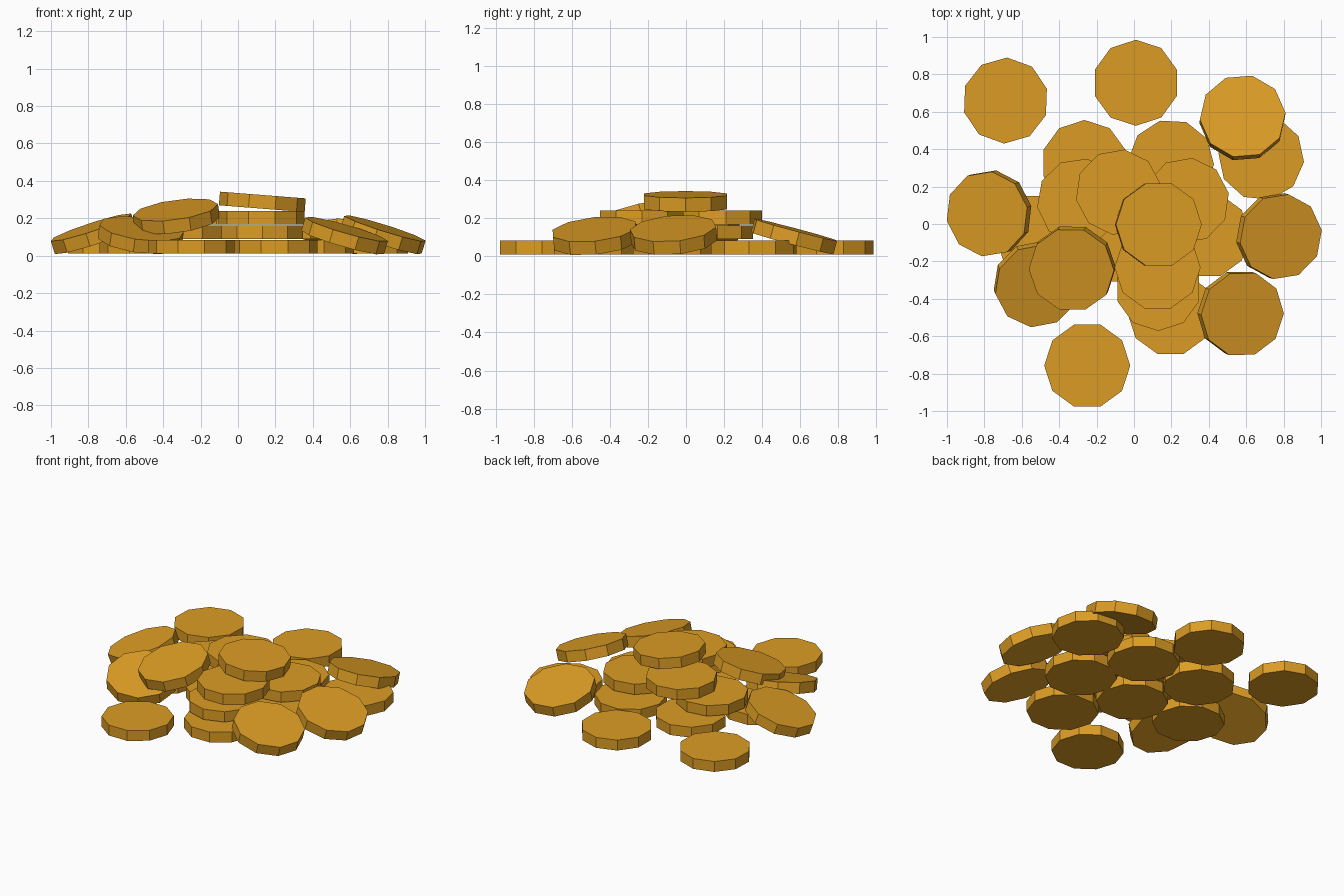
import bpy
from math import radians, sin, cos
from mathutils import Matrix, Vector

if "Cube" in bpy.data.objects:
    bpy.data.objects.remove(bpy.data.objects["Cube"])

RADIUS, THICK, SIDES = 0.23, 0.073, 10

gold = bpy.data.materials.new("gold")
gold.diffuse_color = (0.72, 0.335, 0.018, 1)
gold.use_nodes = True
gold.node_tree.nodes["Principled BSDF"].inputs["Base Color"].default_value = gold.diffuse_color


def coin(name, x, y, z, spin=0, tilt=0, high=0):
    """Ten-sided coin centred at x, y, z; 'high' is the compass angle of its raised edge."""
    bpy.ops.mesh.primitive_cylinder_add(vertices=SIDES, radius=RADIUS, depth=THICK)
    ob = bpy.context.object
    ob.name = name
    ob.data.materials.append(gold)
    h = radians(high)
    axis = Vector((sin(h), -cos(h), 0))
    # the primitive starts with a vertex at 90 degrees, so spin is measured from there
    ob.matrix_world = (Matrix.Translation((x, y, z))
                       @ Matrix.Rotation(radians(tilt), 4, axis)
                       @ Matrix.Rotation(radians(spin - 90), 4, 'Z'))


# Flat layers: height of centre, then (x, y, spin)
layers = {
    "ground_coin": (0.047, [
        (0.01, 0.755, 90), (-0.687, 0.66, 88), (-0.25, -0.757, 0),
        (0.195, -0.475, 0), (-0.265, 0.326, 90), (0.198, 0.33, -3),
        (0.68, 0.355, -6), (0.39, -0.06, 0), (-0.51, -0.07, 0),
        (-0.06, -0.09, 0)]),
    "middle_coin": (0.126, [
        (-0.29, 0.122, 8), (0.28, 0.125, 10), (0.13, -0.342, 18)]),
    "upper_coin": (0.203, [
        (-0.083, 0.17, 10), (0.126, -0.232, 0)]),
}
for name, (z, places) in layers.items():
    for x, y, spin in places:
        coin(name, x, y, z, spin)

# Coins leaning on the pile: x, y, z, spin, tilt, direction of raised edge
leaning = [
    (-0.775, 0.057, 0.117, 10, 19, 18),
    (-0.52, -0.322, 0.110, 10, 17, 115),
    (-0.33, -0.236, 0.210, 0, 15.5, 60),
    (0.58, 0.567, 0.104, 5, 15, -97),
    (0.57, -0.478, 0.107, 0, 17, 160),
    (0.775, -0.065, 0.112, 8, 18, 165),
]
for args in leaning:
    coin("leaning_coin", *args)

# Slightly tipped coin on the summit
coin("top_coin", 0.13, -0.003, 0.288, 0, 4.5, 180)
